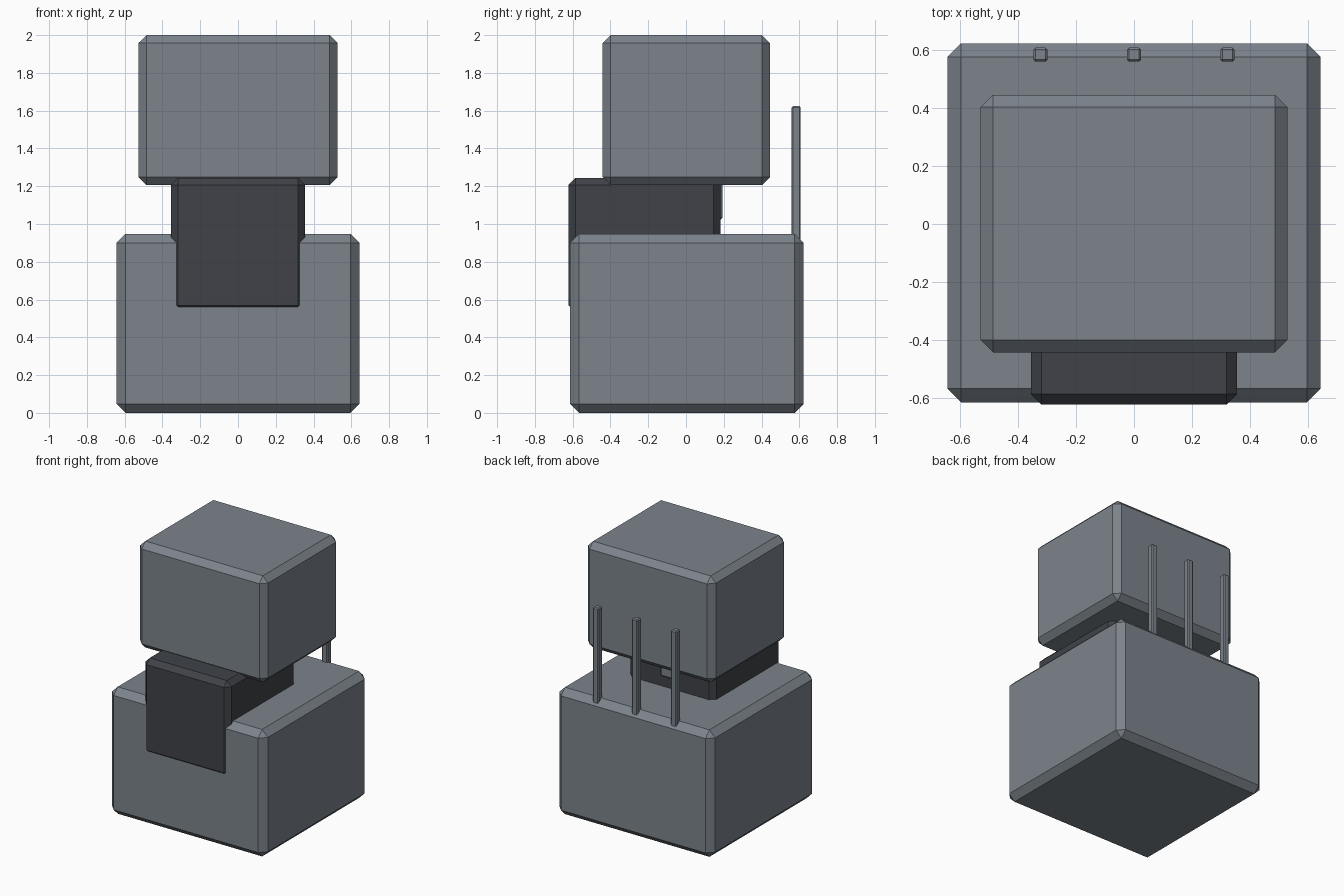
import bpy
import bmesh

if "Cube" in bpy.data.objects:
    bpy.data.objects.remove(bpy.data.objects["Cube"])


def material(name, rgb):
    m = bpy.data.materials.new(name)
    m.diffuse_color = (*rgb, 1.0)
    m.use_nodes = True
    m.node_tree.nodes["Principled BSDF"].inputs["Base Color"].default_value = m.diffuse_color
    return m


slate = material("slate", (0.20, 0.23, 0.26))
dark = material("dark", (0.05, 0.055, 0.065))


def block(name, lo, hi, chamfer, mat):
    """Box between two corners with a flat chamfer on every edge."""
    bm = bmesh.new()
    bmesh.ops.create_cube(bm, size=1.0)
    for v in bm.verts:
        v.co = [hi[i] if v.co[i] > 0 else lo[i] for i in range(3)]
    bmesh.ops.bevel(bm, geom=bm.edges[:], offset=chamfer, segments=1,
                    profile=0.5, affect='EDGES')
    mesh = bpy.data.meshes.new(name)
    bm.to_mesh(mesh)
    bm.free()
    mesh.materials.append(mat)
    ob = bpy.data.objects.new(name, mesh)
    bpy.context.collection.objects.link(ob)
    return ob


# Main stacked blocks
block("base", (-0.643, -0.614, 0.0), (0.643, 0.622, 0.947), 0.047, slate)
block("head", (-0.528, -0.442, 1.206), (0.528, 0.445, 2.0), 0.043, slate)

# Dark neck block, sunk into the base and poking slightly through its front
block("neck", (-0.355, -0.622, 0.532), (0.355, 0.182, 1.244), 0.037, dark)

# Small tab on the back of the neck, running up under the head
block("neck_tab", (-0.08, 0.10, 1.02), (0.08, 0.192, 1.24), 0.012, slate)

# Row of thin rods along the back edge
for i in (-1, 0, 1):
    x = i * 0.322
    block(f"rod_{i + 2}", (x - 0.024, 0.559, 0.85), (x + 0.024, 0.607, 1.624), 0.007, slate)
